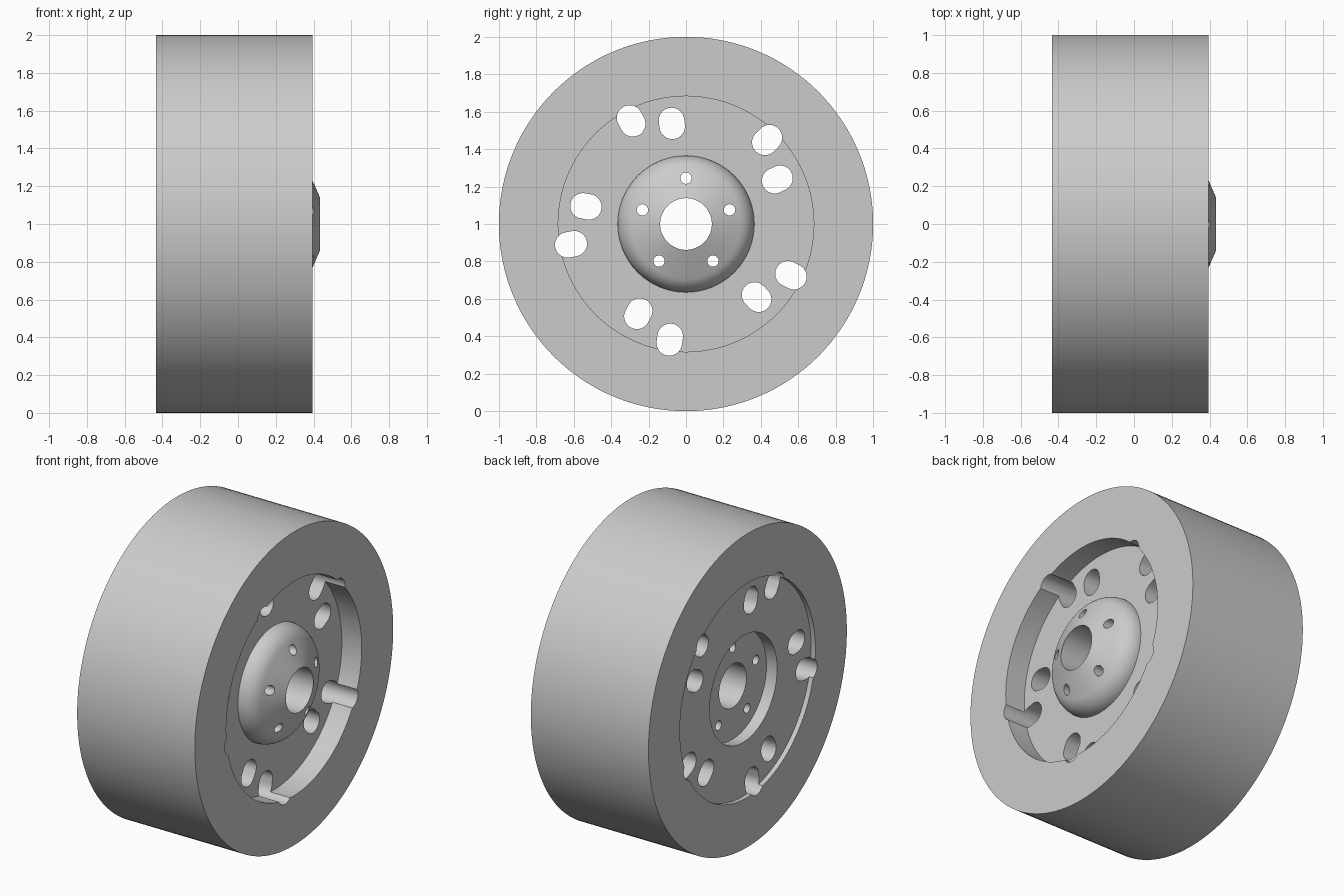
import bpy
import bmesh
from math import cos, sin, pi, radians
from mathutils import Matrix, Vector

cube = bpy.data.objects.get("Cube")
if cube:
    bpy.data.objects.remove(cube)

# Main sizes: the axle runs along x
OUTER, RIM, HUB, POCKET, BORE = 1.0, 0.683, 0.365, 0.34, 0.138
BACK, FRONT, NOSE = -0.435, 0.395, 0.435
WEB_BACK, WEB_FRONT, POCKET_FLOOR = -0.405, 0.255, -0.33
AXLE = Vector((0, 0, 1))

grey = bpy.data.materials.new("light grey")
grey.use_nodes = True
colour = (0.6, 0.6, 0.6, 1)
grey.diffuse_color = colour
grey.node_tree.nodes["Principled BSDF"].inputs["Base Color"].default_value = colour


def make_object(name, bm):
    bmesh.ops.recalc_face_normals(bm, faces=bm.faces)
    mesh = bpy.data.meshes.new(name)
    bm.to_mesh(mesh)
    bm.free()
    mesh.materials.append(grey)
    obj = bpy.data.objects.new(name, mesh)
    bpy.context.collection.objects.link(obj)
    return obj


def lathe(name, profile, steps):
    """Spin a closed (x, radius) outline around the axle."""
    bm = bmesh.new()
    verts = [bm.verts.new((x, 0, 1 + r)) for x, r in profile]
    edges = [bm.edges.new((verts[i - 1], v)) for i, v in enumerate(verts)]
    bmesh.ops.spin(bm, geom=verts + edges, cent=AXLE, axis=(1, 0, 0),
                   angle=2 * pi, steps=steps, use_duplicate=False)
    bmesh.ops.remove_doubles(bm, verts=bm.verts, dist=0.0001)
    return make_object(name, bm)


def add_slot(bm, angle, distance, radius, half_length, segments=16):
    """Add a rounded prism along x, elongated radially."""
    outline = []
    for side in (1, -1):
        for i in range(segments + 1):
            a = -pi / 2 + pi * i / segments
            outline.append((side * (half_length + radius * cos(a)),
                            side * radius * sin(a)))
    turn = Matrix.Rotation(angle, 3, 'X')
    points = [AXLE + turn @ Vector((-0.6, distance + u, v)) for u, v in outline]
    face = bm.faces.new([bm.verts.new(p) for p in points])
    grown = bmesh.ops.extrude_face_region(bm, geom=[face])
    moved = [g for g in grown["geom"] if isinstance(g, bmesh.types.BMVert)]
    bmesh.ops.translate(bm, verts=moved, vec=(1.2, 0, 0))


# Rounded shoulder of the hub dome, running into its conical nose
FILLET = 0.123
shoulder = []
for i in range(11):
    a = radians(66) * i / 10
    shoulder.append((WEB_FRONT + FILLET * sin(a), HUB - FILLET * (1 - cos(a))))

# Wheel body: tread, recessed web on both sides, domed hub and rear pocket
profile = [(BACK, OUTER), (FRONT, OUTER), (FRONT, RIM), (WEB_FRONT, RIM)]
profile += shoulder
profile += [(NOSE, BORE), (POCKET_FLOOR, BORE), (POCKET_FLOOR, POCKET),
            (WEB_BACK, POCKET), (WEB_BACK, RIM), (BACK, RIM)]
wheel = lathe("wheel_body", profile, 128)

# Cutter for the paired lightening slots and the bolt holes
bm = bmesh.new()
for k in range(5):
    step = radians(72 * k)
    add_slot(bm, radians(46) + step, 0.624, 0.068, 0.018)
    add_slot(bm, radians(26) + step, 0.543, 0.068, 0.016)
    add_slot(bm, radians(90) + step, 0.245, 0.03, 0.0005, 12)
cutter = make_object("hole_cutter", bm)
cutter.hide_render = True

cut = wheel.modifiers.new("holes", 'BOOLEAN')
cut.operation = 'DIFFERENCE'
cut.solver = 'EXACT'
cut.object = cutter
bpy.ops.object.select_all(action='DESELECT')
bpy.context.view_layer.objects.active = wheel
wheel.select_set(True)
bpy.ops.object.modifier_apply(modifier=cut.name)
bpy.data.objects.remove(cutter)

# Smooth curved walls, keep machined edges crisp
bpy.ops.object.shade_smooth_by_angle(angle=radians(25))
